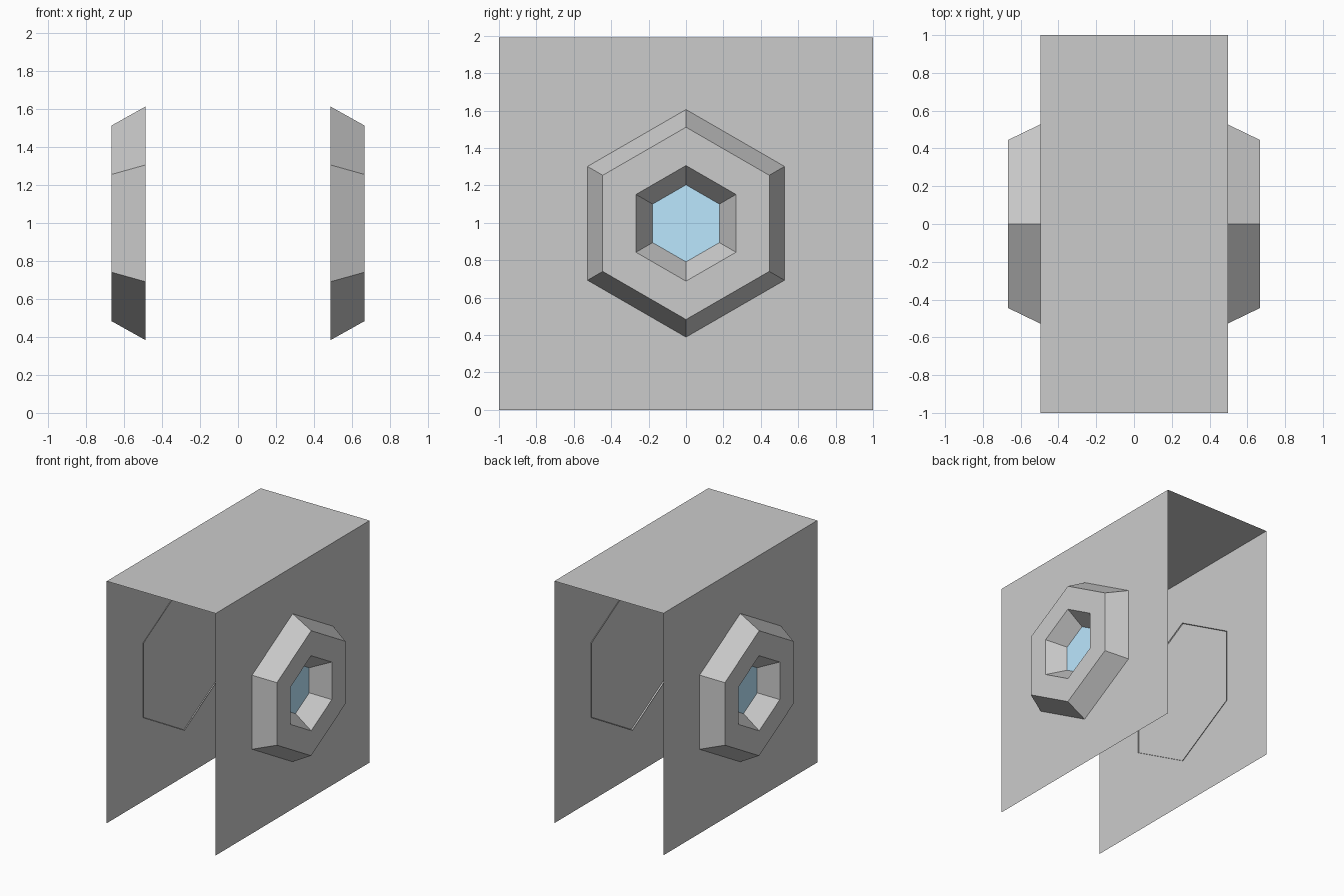
import bpy, bmesh
from math import sin, cos, pi

if "Cube" in bpy.data.objects:
    bpy.data.objects.remove(bpy.data.objects["Cube"])

CENTRE_Z = 0.997


def make_object(name, bm, material=None):
    mesh = bpy.data.meshes.new(name)
    bm.to_mesh(mesh)
    bm.free()
    obj = bpy.data.objects.new(name, mesh)
    bpy.context.collection.objects.link(obj)
    if material:
        mesh.materials.append(material)
    return obj


def hexagon(bm, x, radius):
    return [bm.verts.new((x, radius * sin(i * pi / 3), CENTRE_Z + radius * cos(i * pi / 3)))
            for i in range(6)]


def fix_normals(bm, side):
    # Orient the shell so its flat front face looks away from the cover
    bmesh.ops.recalc_face_normals(bm, faces=bm.faces)
    bm.normal_update()
    front = max(bm.faces, key=lambda f: f.calc_center_median().x * side)
    if front.normal.x * side < 0:
        bmesh.ops.reverse_faces(bm, faces=bm.faces)


# Thin folded cover: two side panels and a top, open at front, back and below
profile = [(0.497, 0), (0.497, 1.99), (-0.494, 1.99), (-0.494, 0)]
bm = bmesh.new()
front = [bm.verts.new((x, -1, z)) for x, z in profile]
back = [bm.verts.new((x, 1, z)) for x, z in profile]
for i in range(3):
    bm.faces.new((front[i], front[i + 1], back[i + 1], back[i]))
bm.normal_update()
top = max(bm.faces, key=lambda f: f.calc_center_median().z)
if top.normal.z < 0:
    bmesh.ops.reverse_faces(bm, faces=bm.faces)
make_object("folded_cover", bm)

glass = bpy.data.materials.new("blue_glass")
glass.diffuse_color = (0.5, 0.8, 1.0, 1.0)
glass.use_nodes = True
glass.node_tree.nodes["Principled BSDF"].inputs["Base Color"].default_value = glass.diffuse_color

# Hexagonal window on each side: sloped rim, flat face, sloped recess, pane
rim_profile = [(0.487, 0.614), (0.666, 0.514), (0.666, 0.309), (0.523, 0.206)]
for side, label in ((1, "right"), (-1, "left")):
    bm = bmesh.new()
    loops = [hexagon(bm, side * x, r) for x, r in rim_profile]
    for a, b in zip(loops, loops[1:]):
        for i in range(6):
            j = (i + 1) % 6
            bm.faces.new((a[i], a[j], b[j], b[i]))
    fix_normals(bm, side)
    make_object(label + "_window_frame", bm)

    bm = bmesh.new()
    bm.faces.new(hexagon(bm, side * 0.523, 0.206))
    fix_normals(bm, side)
    make_object(label + "_window_pane", bm, glass)
